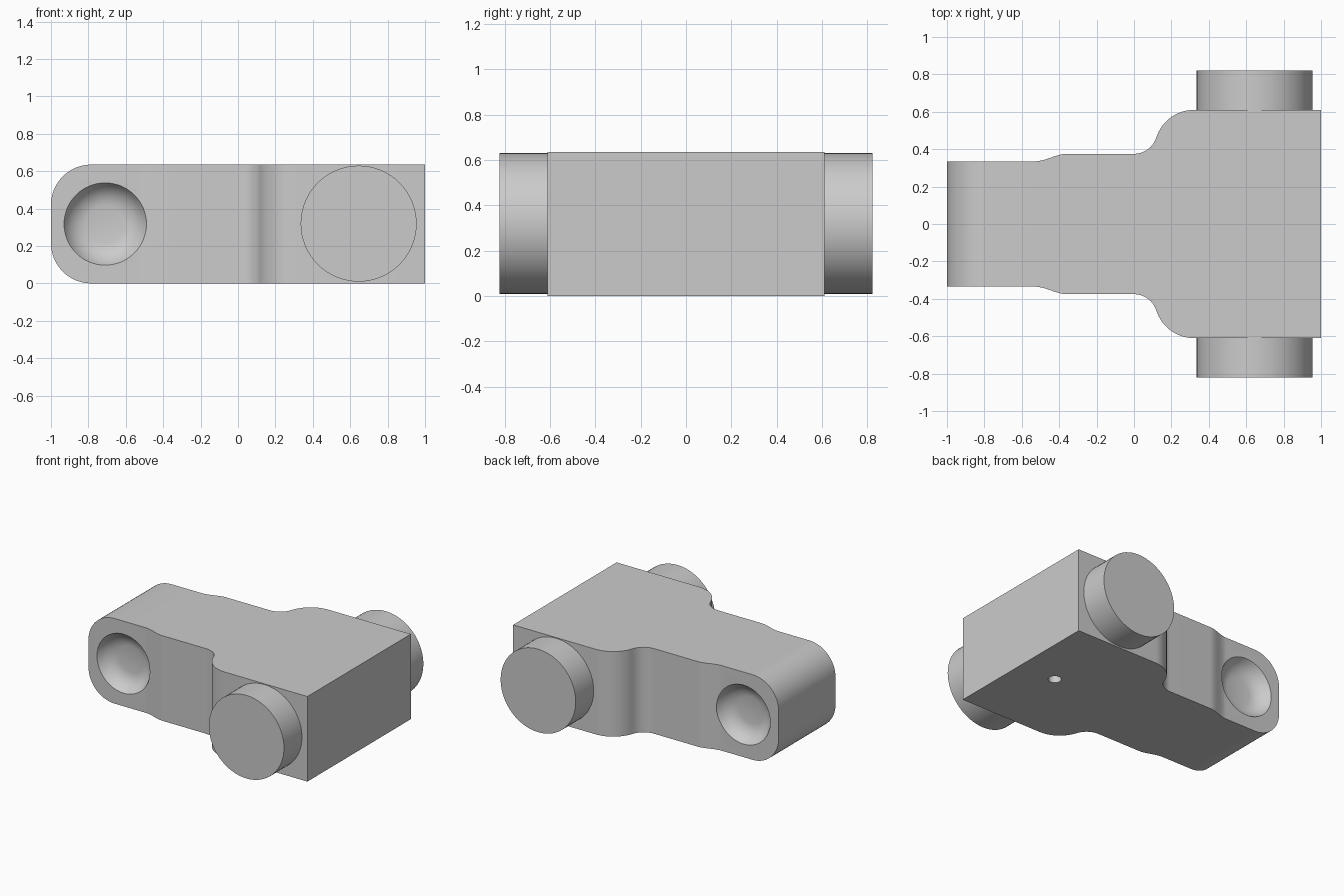
import bpy, bmesh, math
from mathutils import Matrix, Vector

if "Cube" in bpy.data.objects:
    bpy.data.objects.remove(bpy.data.objects["Cube"], do_unlink=True)

HEIGHT = 0.635
MID = HEIGHT / 2

grey = bpy.data.materials.new("plain grey")
grey.use_nodes = True
grey.diffuse_color = (0.6, 0.6, 0.6, 1)
grey.node_tree.nodes["Principled BSDF"].inputs["Base Color"].default_value = (0.6, 0.6, 0.6, 1)


def make_object(name, bm):
    bmesh.ops.recalc_face_normals(bm, faces=bm.faces)
    mesh = bpy.data.meshes.new(name)
    bm.to_mesh(mesh)
    bm.free()
    mesh.materials.append(grey)
    obj = bpy.data.objects.new(name, mesh)
    bpy.context.collection.objects.link(obj)
    return obj


def activate(obj):
    bpy.ops.object.select_all(action="DESELECT")
    obj.select_set(True)
    bpy.context.view_layer.objects.active = obj


def arc(cx, cy, r, start, end, steps=12):
    angles = [math.radians(start + (end - start) * i / steps) for i in range(steps + 1)]
    return [(cx + r * math.cos(a), cy + r * math.sin(a)) for a in angles]


def lathe(name, profile, matrix, segments=64):
    """Closed solid of revolution about local z from (radius, height) rings."""
    bm = bmesh.new()
    rings = [[bm.verts.new((r * math.cos(math.tau * i / segments),
                            r * math.sin(math.tau * i / segments), h))
              for i in range(segments)] for r, h in profile]
    for a, b in zip(rings, rings[1:]):
        for i in range(segments):
            j = (i + 1) % segments
            bm.faces.new((a[i], a[j], b[j], b[i]))
    bm.faces.new(rings[0])
    bm.faces.new(rings[-1])
    bm.transform(matrix)
    return make_object(name, bm)


def carve(target, cutter):
    activate(target)
    mod = target.modifiers.new("carve", "BOOLEAN")
    mod.operation = "DIFFERENCE"
    mod.solver = "EXACT"
    mod.object = cutter
    bpy.ops.object.modifier_apply(modifier=mod.name)
    bpy.data.objects.remove(cutter, do_unlink=True)


# Body: mirrored plan outline, narrow arm swelling into a wide block
side = [(-1, 0.335)]
for i in range(11):
    t = i / 10
    side.append((-0.53 + 0.17 * t, 0.335 + 0.04 * t * t * (3 - 2 * t)))
side += arc(0, 0.5, 0.125, -90, -20)
side += arc(0.32, 0.4, 0.21, 160, 90)
side.append((1, 0.61))
outline = side + [(x, -y) for x, y in reversed(side)]

bm = bmesh.new()
base = bm.faces.new([bm.verts.new((x, y, 0)) for x, y in outline])
extruded = bmesh.ops.extrude_face_region(bm, geom=[base])
bmesh.ops.translate(bm, vec=(0, 0, HEIGHT),
                    verts=[v for v in extruded["geom"] if isinstance(v, bmesh.types.BMVert)])
bmesh.ops.recalc_face_normals(bm, faces=bm.faces)

# Rounded end of the arm
end_edges = [e for e in bm.edges
             if all(v.co.x < -0.99 for v in e.verts)
             and abs(e.verts[0].co.z - e.verts[1].co.z) < 0.01]
bmesh.ops.bevel(bm, geom=end_edges, offset=0.215, offset_type="OFFSET",
                segments=16, profile=0.5, affect="EDGES")
body = make_object("body", bm)

# Round dishes on both sides of the arm
dish = [(0.225, -0.06), (0.22, 0), (0.205, 0.026), (0.185, 0.049),
        (0.16, 0.068), (0.13, 0.081), (0.1, 0.087)]
for s in (-1, 1):
    turn = Vector((0, 0, 1)).rotation_difference(Vector((0, -s, 0))).to_matrix().to_4x4()
    place = Matrix.Translation((-0.71, s * 0.335, MID)) @ turn
    carve(body, lathe("dish_cutter", dish, place))

# Small blind hole underneath
carve(body, lathe("hole_cutter", [(0.045, -0.05), (0.045, 0.2)],
                  Matrix.Translation((0.7, 0, 0)), 32))

# Side pins
parts = [body]
for s, name in ((-1, "front_pin"), (1, "back_pin")):
    turn = Matrix.Rotation(math.radians(-90 * s), 4, "X")
    parts.append(lathe(name, [(0.31, 0.58), (0.31, 0.822)],
                       Matrix.Translation((0.645, 0, MID + 0.002)) @ turn))

for obj in parts:
    activate(obj)
    bpy.ops.object.shade_smooth_by_angle(angle=math.radians(25))
